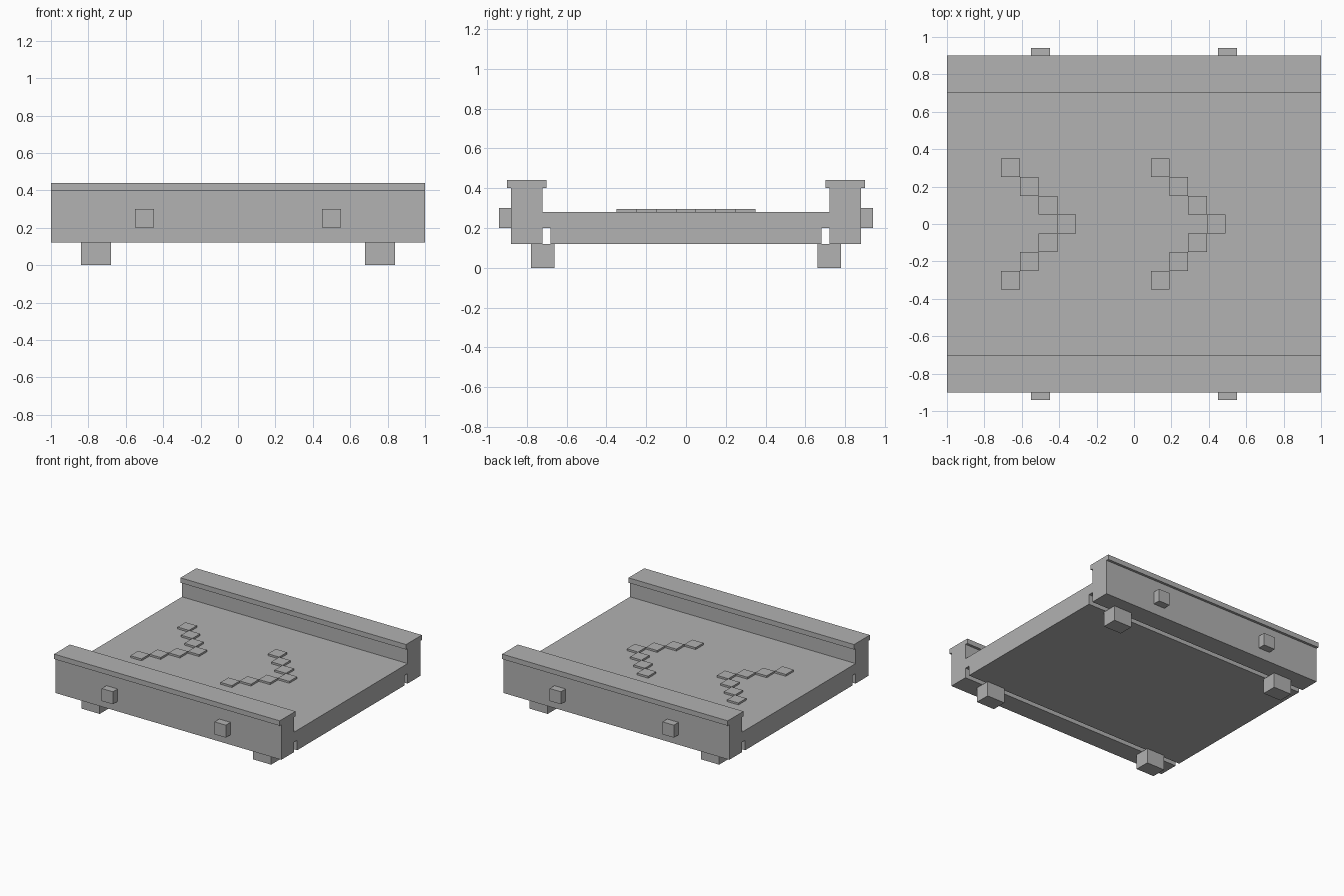
import bpy

if "Cube" in bpy.data.objects:
    bpy.data.objects.remove(bpy.data.objects["Cube"])

# One flat grey for the whole model
grey = bpy.data.materials.new("plain grey")
grey.diffuse_color = (0.445, 0.445, 0.445, 1.0)
grey.use_nodes = True
grey.node_tree.nodes["Principled BSDF"].inputs["Base Color"].default_value = grey.diffuse_color


def mesh_object(name, verts, faces):
    mesh = bpy.data.meshes.new(name)
    mesh.from_pydata(verts, [], faces)
    mesh.materials.append(grey)
    mesh.update()
    obj = bpy.data.objects.new(name, mesh)
    bpy.context.collection.objects.link(obj)
    return obj


def extrude_x(name, profile, x0, x1):
    """Extrude a counter-clockwise (y, z) profile along x."""
    n = len(profile)
    verts = [(x, y, z) for x in (x0, x1) for y, z in profile]
    faces = [tuple(reversed(range(n))), tuple(range(n, 2 * n))]
    faces += [(i, (i + 1) % n, n + (i + 1) % n, n + i) for i in range(n)]
    return mesh_object(name, verts, faces)


def box(name, x, y, z):
    y0, y1 = sorted(y)
    return extrude_x(name, [(y0, z[0]), (y1, z[0]), (y1, z[1]), (y0, z[1])], *x)


# Channel body: deck, two side walls and a groove under each wall's inner edge
half = [(0.68, 0.12), (0.68, 0.20), (0.72, 0.20), (0.72, 0.12),
        (0.88, 0.12), (0.88, 0.40), (0.72, 0.40), (0.72, 0.28)]
extrude_x("channel_body", half + [(-y, z) for y, z in reversed(half)], -1, 1)

for s, side in ((-1, "front"), (1, "back")):
    # Overhanging rail on top of the wall
    box(f"{side}_rail_cap", (-1, 1), (s * 0.70, s * 0.90), (0.40, 0.44))
    for t, end in ((-1, "left"), (1, "right")):
        # Square peg on the outside of the wall
        cx = t * 0.50
        box(f"{side}_{end}_peg", (cx - 0.05, cx + 0.05),
            (s * 0.88, s * 0.94), (0.20, 0.30))
        # Foot
        cx = t * 0.76
        box(f"{side}_{end}_foot", (cx - 0.08, cx + 0.08),
            (s * 0.66, s * 0.78), (0.0, 0.12))

# Two stepped chevrons of square tiles pointing to +x
for c, tip in enumerate((-0.36, 0.44), 1):
    for k in range(-3, 4):
        cx, cy = tip - 0.1 * abs(k), 0.1 * k
        box(f"chevron_{c}_tile_{k + 4}", (cx - 0.05, cx + 0.05),
            (cy - 0.05, cy + 0.05), (0.28, 0.295))
